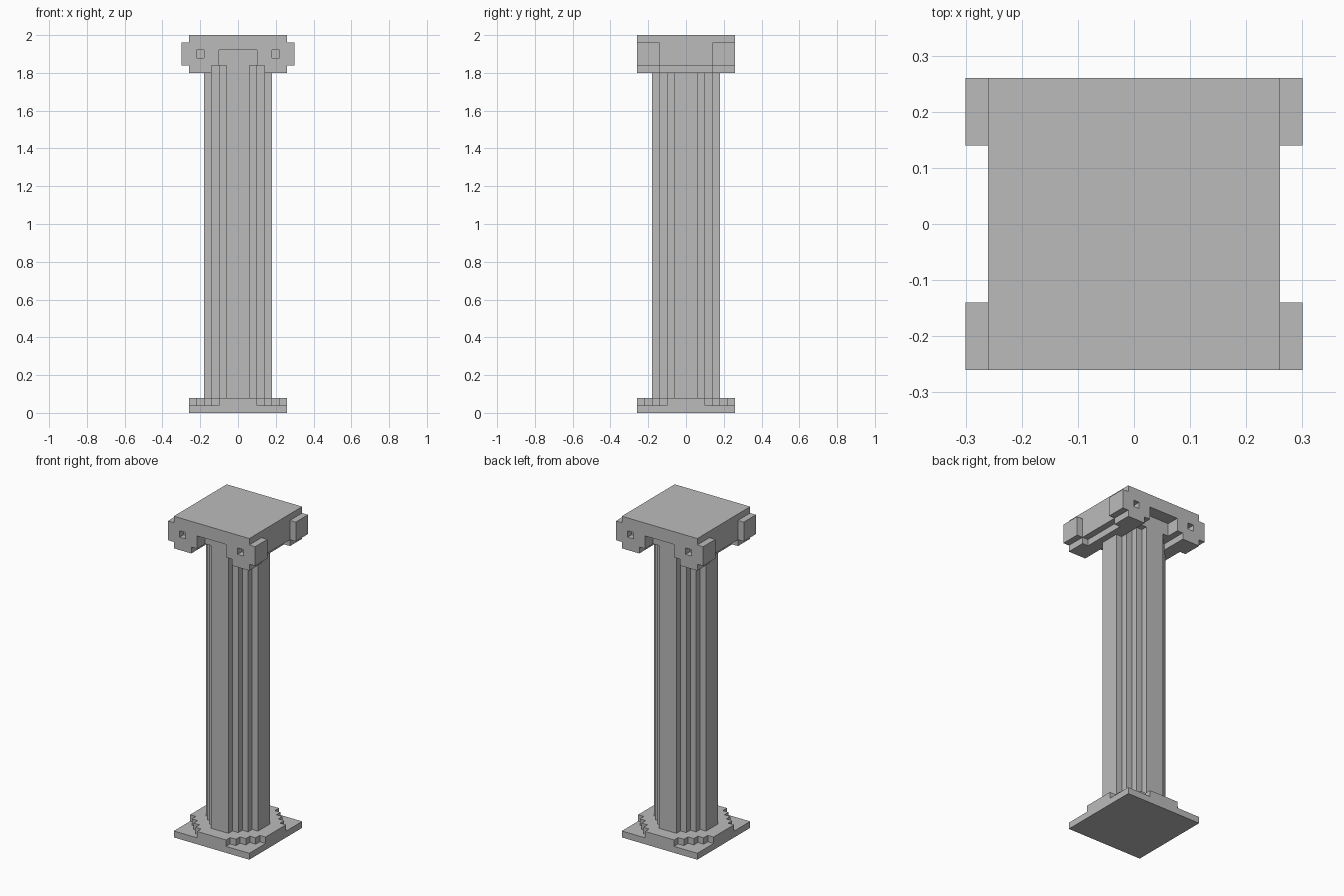
import bpy
import bmesh
from mathutils import Vector

U = 0.04  # edge of one block

cube = bpy.data.objects.get("Cube")
if cube:
    bpy.data.objects.remove(cube, do_unlink=True)

stone = bpy.data.materials.new("grey_stone")
stone.use_nodes = True
colour = (0.5, 0.5, 0.5, 1)
stone.diffuse_color = colour
stone.node_tree.nodes["Principled BSDF"].inputs["Base Color"].default_value = colour


def prism(name, outline, start, end, axis):
    """Extrude an outline in block units along z (plan) or y (elevation)."""
    bm = bmesh.new()
    if axis == "z":
        verts = [bm.verts.new((a * U, b * U, start * U)) for a, b in outline]
        shift = Vector((0, 0, (end - start) * U))
    else:
        verts = [bm.verts.new((a * U, start * U, b * U)) for a, b in outline]
        shift = Vector((0, (end - start) * U, 0))
    face = bm.faces.new(verts)
    new = bmesh.ops.extrude_face_region(bm, geom=[face])["geom"]
    bmesh.ops.translate(bm, vec=shift,
                        verts=[v for v in new if isinstance(v, bmesh.types.BMVert)])
    bmesh.ops.recalc_face_normals(bm, faces=bm.faces)
    mesh = bpy.data.meshes.new(name)
    bm.to_mesh(mesh)
    bm.free()
    mesh.materials.append(stone)
    obj = bpy.data.objects.new(name, mesh)
    bpy.context.collection.objects.link(obj)
    return obj


def rect(x0, x1, y0, y1):
    return [(x0, y0), (x1, y0), (x1, y1), (x0, y1)]


def stepped_round(radius, flat):
    """Plan with four flat sides joined by one-block stairs."""
    corner = [(flat, -radius)]
    while corner[-1][0] < radius:
        x, y = corner[-1]
        corner += [(x, y + 1), (x + 1, y + 1)]
    plan = []
    for _ in range(4):
        plan += corner
        corner = [(-y, x) for x, y in corner]
    return plan


def scroll_outline(reach):
    """Elevation of a scroll pair, symmetrical about the middle."""
    half = [(2.5, 48), (2.5, 46), (3.5, 46), (3.5, 45), (reach - 1, 45),
            (reach - 1, 46), (reach, 46), (reach, 49)]
    return half + [(-x, z) for x, z in reversed(half)]


# Base and shaft
prism("base_slab", rect(-6.5, 6.5, -6.5, 6.5), 0, 1, "z")
prism("base_step", stepped_round(6.5, 2.5), 1, 2, "z")
prism("shaft", stepped_round(4.5, 1.5), 2, 46, "z")

# Capital
prism("capital_core", rect(-2.5, 2.5, -4.5, 4.5), 46, 48, "z")
prism("capital_bolster", scroll_outline(6.5), -3.5, 3.5, "y")
prism("capital_slab", rect(-6.5, 6.5, -6.5, 6.5), 49, 50, "z")

# Scroll ends with a small square eye sunk into each side
for name, side in (("front_scroll", -1), ("back_scroll", 1)):
    scroll = prism(name, scroll_outline(7.5), side * 3.5, side * 6.5, "y")
    for x in (-5, 5):
        cutter = prism("eye_cutter", rect(x - 0.5, x + 0.5, 47, 48),
                       side * 5.5, side * 7.5, "y")
        mod = scroll.modifiers.new("eye", "BOOLEAN")
        mod.operation = "DIFFERENCE"
        mod.solver = "EXACT"
        mod.object = cutter
        bpy.context.view_layer.objects.active = scroll
        bpy.ops.object.modifier_apply(modifier=mod.name)
        bpy.data.objects.remove(cutter, do_unlink=True)
